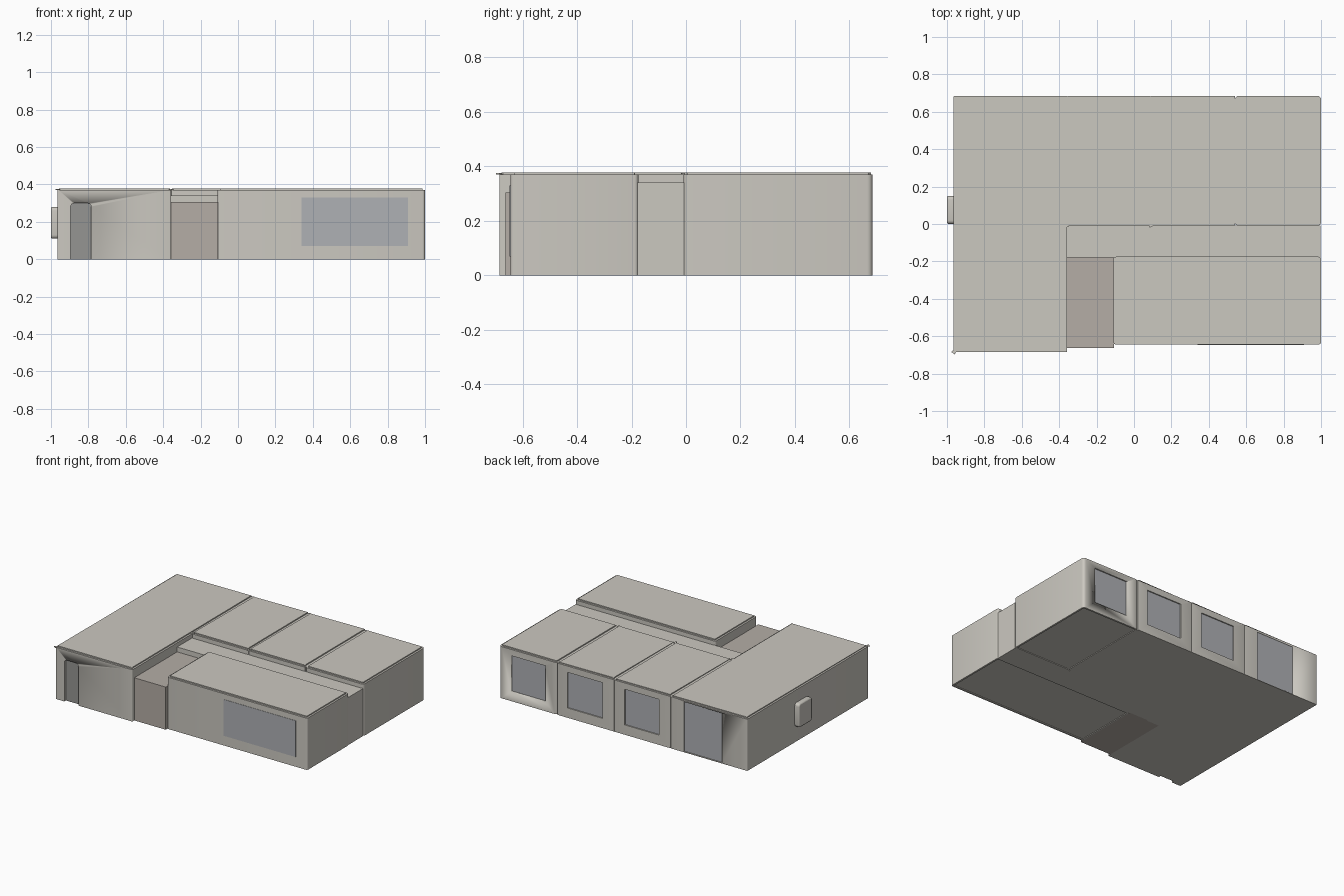
import bpy, bmesh
from mathutils import Vector

cube = bpy.data.objects.get("Cube")
if cube:
    bpy.data.objects.remove(cube, do_unlink=True)


def material(name, rgb, rough=0.7):
    m = bpy.data.materials.new(name)
    m.use_nodes = True
    m.diffuse_color = (*rgb, 1)
    bsdf = m.node_tree.nodes["Principled BSDF"]
    bsdf.inputs["Base Color"].default_value = (*rgb, 1)
    bsdf.inputs["Roughness"].default_value = rough
    return m


PLASTER = material("plaster", (0.60, 0.58, 0.53))
PORCH = material("porch_plaster", (0.46, 0.42, 0.38))
GLASS = material("window_glass", (0.43, 0.44, 0.46), 0.4)
DARK = material("dark_door", (0.30, 0.30, 0.29))


def box(name, x, y, z, mat, radius=0.0, round_axis=2, top_only=False, lip=0.0):
    """Box from (min, max) pairs, edges along one axis rounded, optional roof slab and floor recess."""
    lo, hi = (Vector(v) for v in zip(x, y, z))
    mid, size = (lo + hi) / 2, hi - lo
    bm = bmesh.new()
    bmesh.ops.create_cube(bm, size=1)
    for v in bm.verts:
        v.co = Vector(a * b for a, b in zip(v.co, size)) + mid
    if radius:
        def chosen(e):
            d = e.verts[1].co - e.verts[0].co
            along = abs(d[round_axis]) > 0.99 * d.length
            return along and (not top_only or e.verts[0].co.z > mid.z)
        bmesh.ops.bevel(bm, geom=[e for e in bm.edges if chosen(e)], offset=radius,
                        segments=4, profile=0.5, affect='EDGES')
    if lip:
        bm.normal_update()
        for sign, rise in ((1, 0.008), (-1, 0.005)):
            face = next(f for f in bm.faces if f.normal.z * sign > 0.9)
            # vertical-sided slab: inset the cap, then extrude it upward
            bmesh.ops.inset_region(bm, faces=[face], thickness=lip)
            out = bmesh.ops.extrude_face_region(bm, geom=[face])
            moved = [g for g in out["geom"] if isinstance(g, bmesh.types.BMVert)]
            bmesh.ops.translate(bm, verts=moved, vec=(0, 0, rise))
            bmesh.ops.delete(bm, geom=[face], context='FACES')
    bmesh.ops.recalc_face_normals(bm, faces=bm.faces)
    mesh = bpy.data.meshes.new(name)
    bm.to_mesh(mesh)
    bm.free()
    ob = bpy.data.objects.new(name, mesh)
    bpy.context.collection.objects.link(ob)
    mesh.materials.append(mat)
    activate(ob)
    bpy.ops.object.shade_smooth_by_angle(angle=0.6)
    return ob


def activate(ob):
    bpy.ops.object.select_all(action='DESELECT')
    ob.select_set(True)
    bpy.context.view_layer.objects.active = ob


def recess(wall, cutter):
    """Cut a shallow opening into a wall."""
    cutter.hide_render = True
    mod = wall.modifiers.new("opening", 'BOOLEAN')
    mod.operation, mod.solver, mod.object = 'DIFFERENCE', 'EXACT', cutter
    activate(wall)
    bpy.ops.object.modifier_apply(modifier=mod.name)
    bpy.data.objects.remove(cutter, do_unlink=True)


def back_window(name, wall, x, z, depth=0.01):
    recess(wall, box("opening", x, (BACK - depth, BACK + 0.1), z, GLASS))
    box(name, x, (BACK - depth - 0.01, BACK - depth + 0.002), z, GLASS)


WALL, BACK, FRONT = 0.37, 0.685, -0.685
LIP, CORNER = 0.013, 0.014

# Long wing across the whole depth
wing = box("side_wing", (-0.965, -0.357), (FRONT, BACK), (0, WALL), PLASTER, 0.006, lip=LIP)

# Row of three rooms along the back
splits = (-0.357, 0.09, 0.54, 1.0)
rooms = []
for i in range(3):
    last = i == 2
    rooms.append(box(f"back_room_{i + 1}", splits[i:i + 2], (-0.01, BACK), (0, WALL), PLASTER,
                     0.02 if last else 0.004, lip=LIP))

# Front room, low corridor and entrance porch
box("front_room", (-0.11, 1.0), (-0.645, -0.175), (0, WALL), PLASTER, CORNER, lip=LIP)
box("corridor", (-0.357, 0.996), (-0.178, -0.008), (0, 0.34), PLASTER)
box("entrance_porch", (-0.357, -0.108), (-0.663, -0.17), (0, 0.305), PORCH)

# Windows
for i, x in enumerate(((-0.265, 0.006), (0.18, 0.459), (0.634, 0.905))):
    back_window(f"back_window_{i + 1}", rooms[i], x, (0.07, 0.325))
back_window("back_patio_glass", wing, (-0.766, -0.464), (0.004, 0.36))
box("front_window", (0.34, 0.91), (-0.647, -0.63), (0.07, 0.33), GLASS)

# Recessed side door with rounded top corners
door_x = (-0.895, -0.785)
recess(wing, box("opening", door_x, (FRONT - 0.1, FRONT + 0.02), (-0.1, 0.3), DARK, 0.02, 1, True))
box("side_door", door_x, (FRONT + 0.018, FRONT + 0.03), (0, 0.3), DARK, 0.02, 1, True)

# Utility box on the outer wall of the wing
panel = box("wall_utility_box", (-1.0, -0.96), (0.0, 0.15), (0.11, 0.28), PLASTER, 0.02, 0)
bevel = panel.modifiers.new("soft_rim", 'BEVEL')
bevel.width, bevel.segments, bevel.limit_method = 0.008, 2, 'ANGLE'
